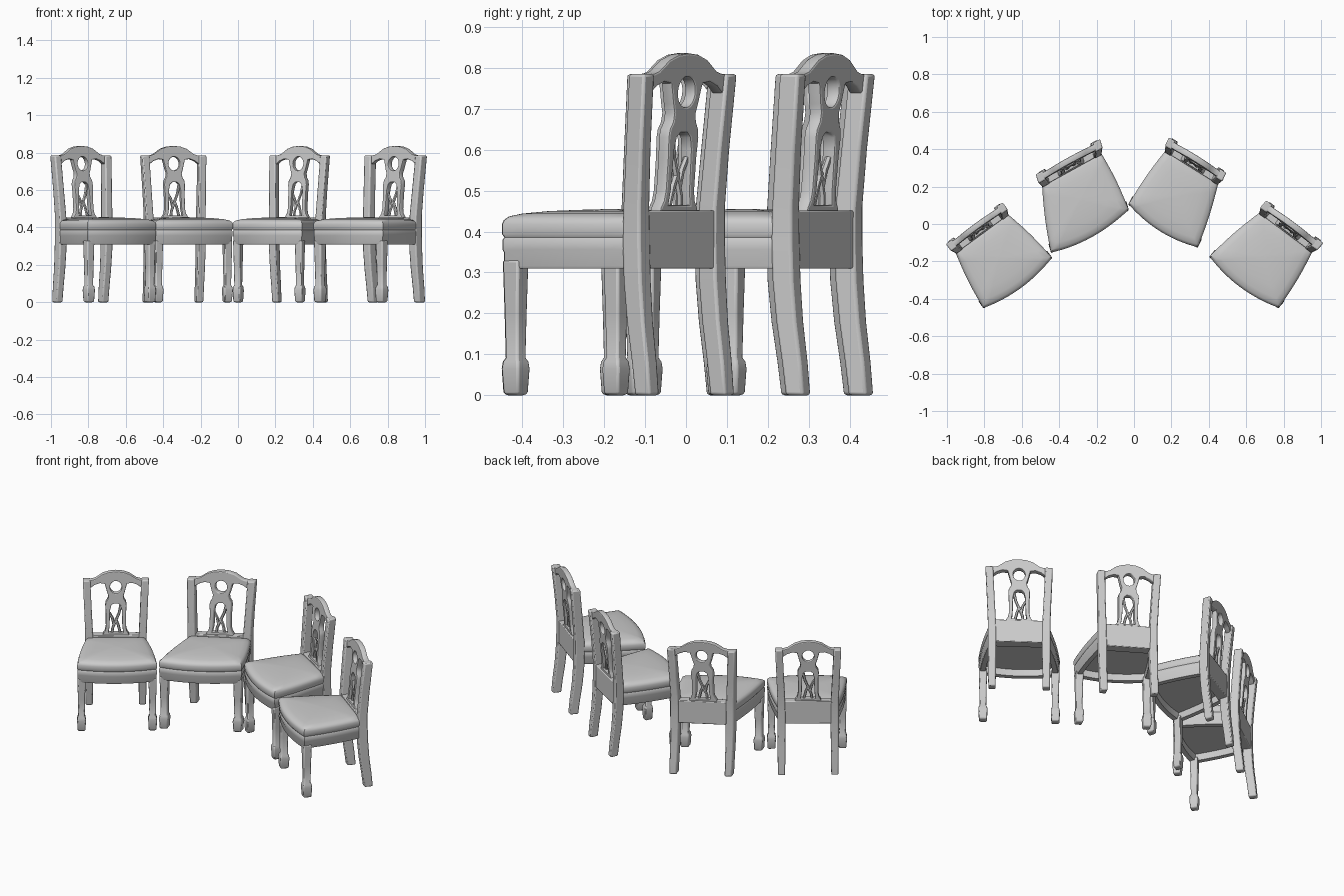
import bpy, bmesh, math
from mathutils import Matrix, Vector

if "Cube" in bpy.data.objects:
    bpy.data.objects.remove(bpy.data.objects["Cube"])

grey = bpy.data.materials.new("plain_grey")
grey.use_nodes = True
grey.diffuse_color = (0.6, 0.6, 0.6, 1)
grey.node_tree.nodes["Principled BSDF"].inputs["Base Color"].default_value = (0.6, 0.6, 0.6, 1)


def loft(name, rings):
    """Skin a list of equal-length point rings and cap both ends."""
    bm = bmesh.new()
    loops = [[bm.verts.new(p) for p in ring] for ring in rings]
    n = len(loops[0])
    for a, b in zip(loops, loops[1:]):
        for i in range(n):
            j = (i + 1) % n
            bm.faces.new((a[i], a[j], b[j], b[i]))
    bm.faces.new(loops[0][::-1])
    bm.faces.new(loops[-1])
    bmesh.ops.recalc_face_normals(bm, faces=bm.faces)
    me = bpy.data.meshes.new(name)
    bm.to_mesh(me)
    bm.free()
    return me


def bar(name, sections):
    """Rectangular bar through (x, y, z, half_x, half_y) sections."""
    return loft(name, [[(x + sx * hx, y + sy * hy, z)
                        for sx, sy in ((-1, -1), (1, -1), (1, 1), (-1, 1))]
                       for x, y, z, hx, hy in sections])


def curve_mesh(name, splines, flat, half_depth, bevel):
    """Turn drawn x-z lines into a mesh that leans with the chair back."""
    cu = bpy.data.curves.new(name, 'CURVE')
    cu.dimensions = '2D' if flat else '3D'
    if flat:
        cu.fill_mode = 'BOTH'
        cu.extrude = half_depth - bevel
        cu.offset = -bevel
    else:
        cu.use_fill_caps = True
    cu.bevel_depth = bevel
    cu.bevel_resolution = 1
    for pts in splines:
        sp = cu.splines.new('POLY')
        sp.points.add(len(pts) - 1)
        for p, (x, z) in zip(sp.points, pts):
            p.co = (x, z, 0, 1)
        sp.use_cyclic_u = flat
    ob = bpy.data.objects.new(name, cu)
    bpy.context.collection.objects.link(ob)
    dg = bpy.context.evaluated_depsgraph_get()
    me = bpy.data.meshes.new_from_object(ob.evaluated_get(dg))
    bpy.data.objects.remove(ob)
    lean = 0.08
    me.transform(Matrix(((1, 0, 0, 0), (0, lean, -1, 0.004 - lean * 0.45),
                         (0, 1, 0, 0), (0, 0, 0, 1))))
    return me


# Seat outline: bowed front, tapering sides, straight back
outline = []
for i in range(17):
    t = i / 8 - 1
    outline.append((0.225 * t, -0.337 - 0.032 * (1 - t * t)))
side = []
for i in range(1, 7):
    t = i / 6
    side.append((0.225 - 0.057 * t + 0.008 * math.sin(math.pi * t), -0.337 + 0.337 * t))
outline += side + [(-x, y) for x, y in reversed(side)]


def seat_ring(inset, z):
    k = 1 - inset / 0.19
    return [(x * k, -0.17 + (y + 0.17) * k, z) for x, y in outline]


# Recessed underside, apron, bead, then domed cushion
seat_profile = [(0.035, 0.35), (0.032, 0.31), (0.006, 0.31), (0.003, 0.316), (0.003, 0.35),
                (0.001, 0.356), (0.001, 0.38), (0.004, 0.386), (0.0, 0.394), (0.0, 0.418),
                (0.003, 0.428), (0.012, 0.437), (0.035, 0.444), (0.08, 0.45),
                (0.13, 0.453), (0.18, 0.455)]
parts = {"seat": (loft("seat", [seat_ring(*p) for p in seat_profile]), 0)}

# Legs and back posts, mirrored
front_leg = [(0, 0.018), (0.008, 0.022), (0.065, 0.025), (0.082, 0.023),
             (0.092, 0.018), (0.2, 0.02), (0.33, 0.023)]
back_post = [(0.15, 0.036, 0, 0.02), (0.15, 0.028, 0.08, 0.021), (0.15, 0.015, 0.18, 0.022),
             (0.15, 0.007, 0.28, 0.023), (0.15, 0.004, 0.38, 0.023),
             (0.151, 0.005, 0.46, 0.022), (0.157, 0.015, 0.6, 0.021), (0.165, 0.031, 0.785, 0.021)]
for label, s in (("left", 1), ("right", -1)):
    parts[label + "_front_leg"] = (bar("front_leg", [
        (s * 0.2, -0.316, z, h, h) for z, h in front_leg]), 0.006)
    parts[label + "_back_post"] = (bar("back_post", [
        (s * x, y, z, h, h + 0.003) for x, y, z, h in back_post]), 0.007)

# Rear panel below the back opening
parts["rear_panel"] = (bar("rear_panel", [(0, 0.005, 0.31, 0.15, 0.022),
                                          (0, 0.005, 0.452, 0.15, 0.022)]), 0.004)

# Crest rail and pierced splat in one fretted board
half = [(0.075, 0.44), (0.073, 0.458), (0.062, 0.475), (0.057, 0.5), (0.057, 0.58),
        (0.06, 0.63), (0.057, 0.65), (0.046, 0.668), (0.043, 0.69), (0.05, 0.712),
        (0.057, 0.74), (0.063, 0.762), (0.09, 0.766), (0.12, 0.755), (0.142, 0.738),
        (0.165, 0.735), (0.17, 0.783), (0.135, 0.786), (0.115, 0.792), (0.095, 0.806),
        (0.075, 0.82), (0.04, 0.832)]
board = half + [(0, 0.836)] + [(-x, z) for x, z in reversed(half)]
eye = [(0.033 * math.cos(a), 0.741 + 0.037 * math.sin(a))
       for a in (math.tau * i / 24 for i in range(24))]
slot_half = [(0.042, 0.465), (0.036, 0.5), (0.033, 0.6), (0.026, 0.63), (0.012, 0.642)]
slot = slot_half + [(-x, z) for x, z in reversed(slot_half)]
parts["crest_and_splat"] = (curve_mesh("crest_and_splat", [board, eye, slot],
                                       True, 0.016, 0.005), 0)

# Branching strands inside the splat
strands = [[(0.03, 0.64), (0.018, 0.58), (-0.002, 0.53), (-0.018, 0.49), (-0.022, 0.46)],
           [(-0.002, 0.545), (0.012, 0.51), (0.024, 0.46)],
           [(-0.036, 0.58), (-0.02, 0.55), (-0.012, 0.51)]]
parts["splat_strands"] = (curve_mesh("splat_strands", strands, False, 0, 0.008), 0)

# Each chair: back centre, sideways vector, depth vector (slightly skewed plans)
chairs = [((-0.822, -0.040), (0.327, 0.240), (0.202, -0.277)),
          ((-0.337, 0.304), (0.370, 0.204), (0.102, -0.345)),
          ((0.315, 0.316), (0.330, -0.205), (-0.16, -0.328)),
          ((0.822, -0.033), (0.330, -0.245), (-0.235, -0.28))]
for n, (pos, across, depth) in enumerate(chairs, 1):
    u, b = Vector(across) / 0.40, -Vector(depth) / 0.34
    place = Matrix(((u.x, b.x, 0, pos[0]), (u.y, b.y, 0, pos[1]),
                    (0, 0, 1, 0), (0, 0, 0, 1)))
    for name, (source, bevel) in parts.items():
        me = source.copy()
        me.transform(place)
        me.materials.clear()
        me.materials.append(grey)
        ob = bpy.data.objects.new(f"chair_{n}_{name}", me)
        bpy.context.collection.objects.link(ob)
        if bevel:
            mod = ob.modifiers.new("soft_edges", 'BEVEL')
            mod.width = bevel
            mod.segments = 2
            mod.limit_method = 'ANGLE'
        bpy.ops.object.select_all(action='DESELECT')
        ob.select_set(True)
        bpy.context.view_layer.objects.active = ob
        bpy.ops.object.shade_smooth_by_angle(angle=math.radians(40))
